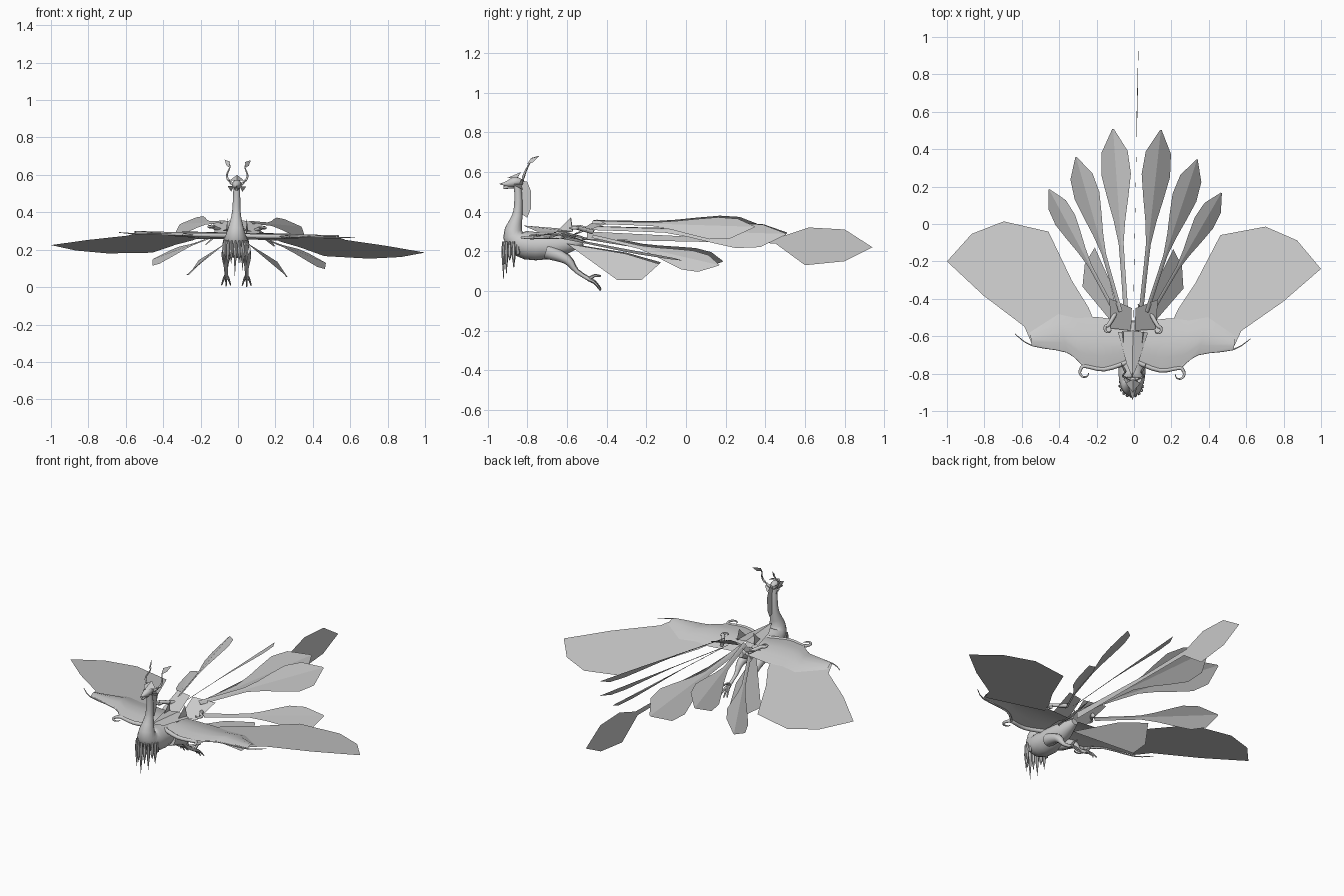
import bpy
from math import sin, cos, pi, tau, radians
from mathutils import Vector, Matrix

default_cube = bpy.data.objects.get("Cube")
if default_cube:
    bpy.data.objects.remove(default_cube)

GREY = (0.6, 0.6, 0.6, 1)
plumage = bpy.data.materials.new("plumage grey")
plumage.use_nodes = True
plumage.diffuse_color = GREY
plumage.node_tree.nodes["Principled BSDF"].inputs["Base Color"].default_value = GREY

# The whole bird banks and turns slightly
TILT = Matrix.Rotation(-0.02, 4, 'Z') @ Matrix.Rotation(0.02, 4, 'Y')


def build(name, verts, faces, mirror=False, smooth=False):
    mesh = bpy.data.meshes.new(name)
    mesh.from_pydata([tuple(v) for v in verts], [], faces)
    mesh.materials.append(plumage)
    obj = bpy.data.objects.new(name, mesh)
    bpy.context.collection.objects.link(obj)
    obj.matrix_world = TILT
    if smooth:
        bpy.ops.object.select_all(action='DESELECT')
        obj.select_set(True)
        bpy.context.view_layer.objects.active = obj
        bpy.ops.object.shade_smooth_by_angle(angle=radians(50))
    if mirror:
        obj.modifiers.new("mirror", 'MIRROR').use_mirror_merge = False


def plate(name, outline, mirror=False):
    """Single thin face through the outline."""
    build(name, outline, [tuple(range(len(outline)))], mirror)


def upright_plate(name, outline):
    """Thin face standing on the centre plane, given as (y, z)."""
    plate(name, [(0, y, z) for y, z in outline])


def grid_faces(rows, columns):
    return [(r * columns + c, r * columns + c + 1, (r + 1) * columns + c + 1, (r + 1) * columns + c)
            for r in range(rows - 1) for c in range(columns - 1)]


def rounded(points, steps=3):
    """Smooth curve through points whose last component is the radius."""
    points = [Vector(p) for p in points]
    padded = [points[0]] + points + [points[-1]]
    curve = []
    for a, b, c, d in zip(padded, padded[1:], padded[2:], padded[3:]):
        for k in range(steps):
            t = k / steps
            pull = (c - a) * t + (a * 2 - b * 5 + c * 4 - d) * t ** 2 + (b * 3 - a - c * 3 + d) * t ** 3
            curve.append(b + pull / 2)
    return curve + [points[-1]]


def tapered(points, radius):
    """Add a shrinking radius to every point."""
    return [(*p, radius * (1 - i / len(points))) for i, p in enumerate(points)]


def tube(name, path, mirror=False, sides=10):
    """Round loft along (x, y, z, radius) points, capped at both ends."""
    path = rounded(path)
    verts, faces = [], []
    for i, point in enumerate(path):
        ahead, behind = path[min(i + 1, len(path) - 1)], path[max(i - 1, 0)]
        along = (ahead.xyz - behind.xyz).normalized()
        guide = Vector((0, 0, 1)) if abs(along.x) > abs(along.z) else Vector((1, 0, 0))
        side = guide.cross(along).normalized()
        up = along.cross(side)
        radius = max(point.w, 0.001)
        for k in range(sides):
            angle = tau * k / sides
            verts.append(point.xyz + (side * cos(angle) + up * sin(angle)) * radius)
    for i in range(len(path) - 1):
        for k in range(sides):
            a, b = i * sides + k, i * sides + (k + 1) % sides
            faces.append((a, b, b + sides, a + sides))
    faces.append(tuple(reversed(range(sides))))
    faces.append(tuple(range(len(verts) - sides, len(verts))))
    build(name, verts, faces, mirror, True)


def spiral(x, y, z, radius, steps=6):
    """Points of an inward curl, starting behind its centre."""
    points = []
    for i in range(steps + 1):
        angle = pi / 2 - 1.5 * pi * i / steps
        reach = radius * (1 - i / steps / 2)
        points.append((x + reach * cos(angle), y + reach * sin(angle), z))
    return points


def sheet(name, lead, trail, bulge, rows=5):
    """Sloping membrane between a leading and a trailing edge."""
    verts = []
    for a, b in zip(lead, trail):
        for r in range(rows):
            v = r / (rows - 1)
            x, y = Vector(a).lerp(Vector(b), v)
            verts.append((x, y, 0.28 - 0.175 * max(0, y + 0.65) + bulge * sin(pi * v)))
    build(name, verts, grid_faces(len(lead), rows), True, True)


def feather(name, root, angle, length, drop, width, steps=8):
    """Ridged feather, narrow at the root and broad near the tip, outer vane hanging steeply."""
    along = Vector((sin(angle), cos(angle), -drop / length)) * length
    across = Vector((cos(angle), -sin(angle), 0)) * width
    verts = []
    for i in range(steps + 1):
        t = i / steps
        vane = max(0.15, sin(pi * t ** 3)) if t < 1 else 0.05
        ridge = Vector(root) + along * t
        lift = Vector((0, 0, vane * width))
        verts += [ridge - across * vane + lift * 0.6, ridge, ridge + across * vane - lift]
    build(name, verts, grid_faces(steps + 1, 3), True)


# Body and neck
tube("body", [(0, -0.52, 0.25, 0.02), (0, -0.65, 0.23, 0.06), (0, -0.8, 0.23, 0.072),
              (0, -0.87, 0.28, 0.053), (0, -0.85, 0.38, 0.026), (0, -0.845, 0.46, 0.02),
              (0, -0.85, 0.55, 0.018)], sides=16)

# Head, beak and crest
tube("head", [(0, -0.82, 0.55, 0.01), (0, -0.86, 0.55, 0.025), (0, -0.9, 0.54, 0.015), (0, -0.94, 0.54, 0)])
tube("lower_beak", tapered([(0, -0.87, 0.53), (0, -0.92, 0.52)], 0.013))
plate("head_crest", [(0, -0.9, 0.57), (0.04, -0.85, 0.57), (0, -0.83, 0.6)], True)
plate("ear_tuft", [(0.015, -0.88, 0.54), (0.05, -0.83, 0.54), (0.03, -0.82, 0.51)], True)
tube("antenna", tapered([(0.01, -0.83, 0.54), (0.045, -0.82, 0.57), (0.055, -0.81, 0.6), (0.04, -0.79, 0.64),
                         (0.045, -0.78, 0.66)], 0.008), True)
plate("antenna_paddle", [(0.045, -0.8, 0.64), (0.04, -0.78, 0.67), (0.07, -0.74, 0.68), (0.06, -0.77, 0.65)], True)

# Mane down the back of the neck, widening into a saddle
upright_plate("mane", [(-0.84, 0.56), (-0.8, 0.55), (-0.78, 0.5), (-0.78, 0.42), (-0.8, 0.37), (-0.85, 0.4)])
plate("saddle", [(0, -0.82, 0.33), (0.03, -0.75, 0.3), (0.08, -0.58, 0.3), (0, -0.57, 0.31)], True)

# Hanging breast plumes in a ring around the chest, alternately long and short
for i in range(6):
    angle = 0.36 * i
    x, y = 0.06 * sin(angle), -0.86 - 0.06 * cos(angle)
    low = 0.06 + 0.015 * i + 0.05 * (i % 2)
    tube(f"breast_plume_{i}", [(x, y, 0.25, 0.006), (x, y, 0.19, 0.01), (x, y, low, 0)], i > 0, 6)

# Legs and talons
tube("leg", [(0.04, -0.7, 0.2, 0.038), (0.055, -0.6, 0.16, 0.024), (0.055, -0.55, 0.1, 0.011),
             (0.055, -0.47, 0.05, 0.01)], True)
for name, spread, z in (("inner", -1, 0.01), ("middle", 0, 0.003), ("outer", 1, 0.01), ("raised", 0, 0.075)):
    x = 0.055 + 0.012 * spread
    tube(f"{name}_talon", tapered([(0.055, -0.49, 0.06), (x, -0.46, z / 2 + 0.04),
                                   (x + 0.012 * spread, -0.43, z)], 0.01), True, 6)

# Wings
arm_lead = [(0.03, -0.74), (0.15, -0.78), (0.26, -0.76), (0.35, -0.69), (0.54, -0.66)]
arm_trail = [(0.03, -0.52), (0.2, -0.5), (0.3, -0.51), (0.4, -0.49), (0.55, -0.59)]
sheet("wing_arm", arm_lead, arm_trail, 0.014)
sheet("wing_primaries",
      [(0.2, -0.54), (0.54, -0.65), (0.58, -0.56), (0.8, -0.4), (1, -0.22)],
      [(0.24, -0.45), (0.33, -0.31), (0.46, -0.05), (0.7, 0), (0.87, -0.07)], 0)
edge = [(x, y, 0.275) for x, y in arm_lead]
tube("wing_leading_edge", tapered(edge[:2] + spiral(0.25, -0.8, 0.275, 0.035), 0.013), True)
tube("wing_thumb", tapered(edge[2:] + [(0.63, -0.6, 0.28)], 0.007), True)

# Rump coverts with curled ends, and broad plumes hanging beside the tail
plate("rump_covert", [(0.01, -0.57, 0.28), (0.12, -0.56, 0.29), (0.13, -0.4, 0.34), (0.01, -0.45, 0.36)], True)
plate("side_plume", [(0.05, -0.6, 0.24), (0.27, -0.34, 0.06), (0.26, -0.22, 0.06), (0.21, -0.13, 0.14),
                     (0.13, -0.3, 0.19)], True)
plate("rump_fin", [(0.05, -0.66, 0.29), (0.05, -0.58, 0.37), (0.06, -0.57, 0.3)], True)
tube("rump_curl", tapered([(0.09, -0.47, 0.3)] + spiral(0.13, -0.565, 0.32, 0.025), 0.012), True)

# Fan of tail feathers, the outer ones shorter and more splayed
for i, (name, z, drop) in enumerate((("inner", 0.32, 0.03), ("upper", 0.35, 0.02), ("outer", 0.28, 0.14))):
    feather(f"{name}_tail_feather", (0.04 + 0.03 * i, -0.47, z), 0.09 + 0.21 * i,
            0.98 - 0.12 * i, drop, 0.08 - 0.01 * i)

# Long upright centre feather
upright_plate("centre_tail_feather", [(-0.5, 0.26), (-0.5, 0.3), (0.1, 0.27), (0.47, 0.27), (0.62, 0.32),
                                      (0.8, 0.31), (0.94, 0.22), (0.8, 0.15), (0.6, 0.13), (0.45, 0.24)])
